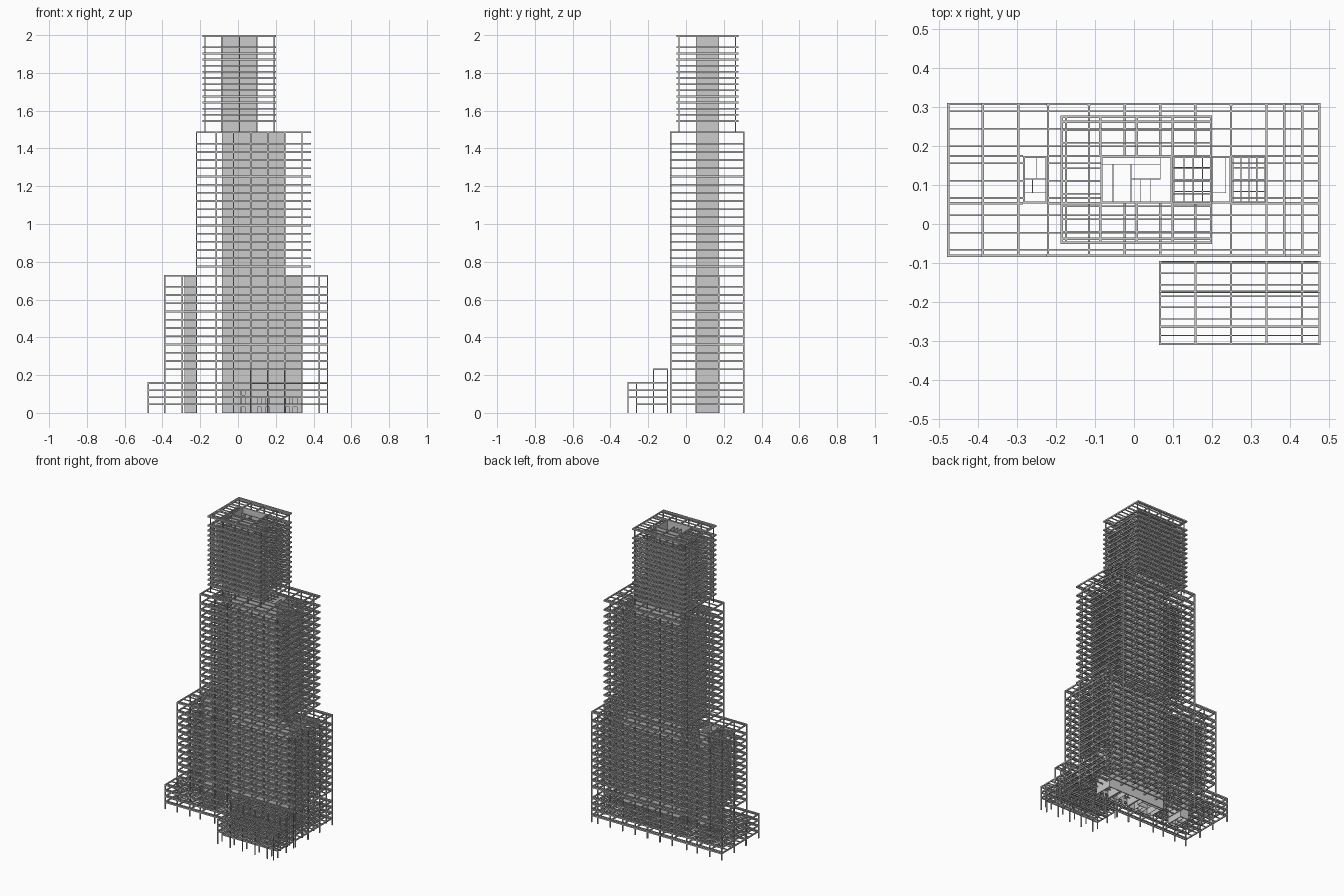
import bpy, bmesh

if "Cube" in bpy.data.objects:
    bpy.data.objects.remove(bpy.data.objects["Cube"])

CY0, CY1 = 0.053, 0.174                                # core front / back
CORES = [(-0.086, 0.099, 2.0), (0.099, 0.249, 1.49),   # x0, x1, top
         (0.249, 0.339, 0.73), (-0.284, -0.222, 0.73)]
BAYS = [-0.475, -0.387, -0.296, -0.22, -0.115, -0.024, 0.067, 0.157, 0.248, 0.339, 0.43, 0.474]
T = 0.005                                              # wall thickness


def box(bm, x0, x1, y0, y1, z0, z1):
    c = [bm.verts.new((x, y, z)) for z in (z0, z1)
         for x, y in ((x0, y0), (x1, y0), (x1, y1), (x0, y1))]
    for f in ((3, 2, 1, 0), (4, 5, 6, 7), (0, 1, 5, 4), (1, 2, 6, 5), (2, 3, 7, 6), (3, 0, 4, 7)):
        bm.faces.new([c[i] for i in f])


def finish(bm, name):
    me = bpy.data.meshes.new(name)
    bm.to_mesh(me)
    bm.free()
    ob = bpy.data.objects.new(name, me)
    bpy.context.collection.objects.link(ob)
    return ob


def spans(x0, x1, z):
    """x ranges left free by the cores at height z"""
    out, cur = [], x0
    for a, b, top in sorted(CORES):
        if z <= top + 0.001 and b > x0 and a < x1:
            if a > cur + 0.001:
                out.append((cur, a))
            cur = b
    if cur < x1 - 0.001:
        out.append((cur, x1))
    return out


def beam_x(bm, y, x0, x1, z, w, h, cut=True):
    inside = cut and CY0 - 0.001 < y < CY1 + 0.001
    for a, b in (spans(x0, x1, z) if inside else [(x0, x1)]):
        box(bm, a, b, y - w / 2, y + w / 2, z - h, z)


def beam_y(bm, x, y0, y1, z, w, h):
    hit = y1 > CY1 and any(a - 0.002 < x < b + 0.002 and z <= t + 0.001 for a, b, t in CORES)
    for a, b in ([(y0, CY0), (CY1, y1)] if hit else [(y0, y1)]):
        box(bm, x - w / 2, x + w / 2, a, b, z - h, z)


def floor(bm, z, x0, x1, y0, y1, girders_x, girders_y, joists):
    e = 0.003
    for y in [y0 + e, y1 - e] + girders_y:
        beam_x(bm, y, x0, x1, z, 0.006, 0.009)
    for y in joists:
        beam_x(bm, y, x0, x1, z, 0.004, 0.007)
    for x in [x0 + e, x1 - e] + [g for g in girders_x if x0 + 0.01 < g < x1 - 0.01]:
        beam_y(bm, x, y0, y1, z, 0.006, 0.009)


def columns(bm, xs, ys, z0, z1, w=0.007):
    for x in xs:
        for y in ys:
            box(bm, x - w / 2, x + w / 2, y - w / 2, y + w / 2, z0, z1)


# Floor levels of each tier
Z1 = [0.05, 0.088, 0.125, 0.163]
Z2 = [0.236 + 0.0436 * i for i in range(11)] + [0.73]
Z3 = [0.78 + 0.0433 * i for i in range(16)] + [1.49]
Z4 = [1.55 + 0.0325 * i for i in range(13)] + [2.0]
JOISTS = [0.288 - 0.0443 * i for i in range(9)]
Y0, Y1 = -0.084, 0.31
tiers = [("podium", Z1, -0.478, 0.477, 0.0), ("lower_tower", Z2, -0.39, 0.477, 0.163),
         ("middle_tower", Z3, -0.223, 0.387, 0.73)]

# Podium, lower and middle tower frames
for name, levels, x0, x1, zb in tiers:
    bm = bmesh.new()
    for z in levels:
        floor(bm, z, x0, x1, Y0, Y1, BAYS, [CY0, CY1], JOISTS)
    finish(bm, name + "_beams")
    bm = bmesh.new()
    last = 0.34 if name == "middle_tower" else 0.48
    xs = [x for x in BAYS if x0 - 0.01 < x < last]
    columns(bm, xs, (Y0 + 0.004, Y1 - 0.004), zb, levels[-1])
    columns(bm, [x for x in xs if x < -0.29 or x > 0.4], (CY0, CY1), zb, levels[-1])
    finish(bm, name + "_columns")

# Upper tower: floors overhang the columns all round
bm = bmesh.new()
UX = [-0.174, -0.086, 0.007, 0.099, 0.192]
for z in Z4:
    floor(bm, z, -0.188, 0.2, -0.051, 0.277, UX, [-0.038, 0.262, CY0, CY1],
          [-0.02 + 0.0325 * i for i in range(9)])
finish(bm, "upper_tower_beams")
bm = bmesh.new()
columns(bm, UX, (-0.038, 0.262), 1.49, 2.0, 0.006)
finish(bm, "upper_tower_columns")

# Front annex: low block stepping up towards the tower
bm = bmesh.new()
AX = [x for x in BAYS if x > 0.06]
AY = [-0.307, -0.285, -0.263, -0.243, -0.213, -0.185, -0.173, -0.155, -0.126, -0.098]
for z in Z1:
    ya = -0.265 if z < 0.06 else -0.31
    for y in AY:
        if y > ya:
            w = 0.006 if y in (-0.307, -0.263, -0.173, -0.098) else 0.003
            beam_x(bm, y, 0.065, 0.477, z, w, 0.008, False)
    for x in AX:
        beam_y(bm, x, ya, -0.096, z, 0.005, 0.008)
for y in AY[6:]:
    beam_x(bm, y, 0.065, 0.477, 0.236, 0.004, 0.008, False)
for x in AX:
    beam_y(bm, x, -0.175, -0.096, 0.236, 0.005, 0.008)
finish(bm, "annex_beams")
bm = bmesh.new()
columns(bm, AX, (-0.307, -0.263), 0, 0.163, 0.006)
columns(bm, AX, (-0.173, -0.098), 0, 0.236, 0.006)
finish(bm, "annex_columns")

# Concrete core walls; the front wall of the main core starts above the doors
bm = bmesh.new()
DOOR_TOP = 0.14
for i, (a, b, top) in enumerate(CORES):
    box(bm, a, b, CY0, CY0 + T, 0 if i == 3 else DOOR_TOP, top)
    box(bm, a, b, CY1 - T, CY1, 0, top)
    for x in (a, b - T):
        box(bm, x, x + T, CY0 + T, CY1 - T, 0, top)
finish(bm, "core_walls")

# Ground level core front with door openings
bm = bmesh.new()
box(bm, CORES[0][0], CORES[2][1], CY0, CY0 + T, 0, DOOR_TOP)
front = finish(bm, "core_entrance_wall")
bm = bmesh.new()
for x in (0.014, 0.1, 0.145, 0.25, 0.29):
    box(bm, x, x + 0.022, CY0 - 0.02, CY0 + 0.02, -0.01, 0.03)
    box(bm, x, x + 0.022, CY0 - 0.02, CY0 + 0.02, 0.05, 0.085)
box(bm, 0.014, 0.036, CY0 - 0.02, CY0 + 0.02, 0.095, 0.125)
cutter = finish(bm, "door_cutter")
cutter.hide_render = True
cutter.hide_set(True)
mod = front.modifiers.new("doors", "BOOLEAN")
mod.object = cutter
mod.solver = "EXACT"

# Shaft and stair partitions inside the cores: x0, x1, y0, y1, top
bm = bmesh.new()
t = 0.002
for x0, x1, y0, y1, top in (
        (-0.081, 0.067, 0.153, 0.153, 1.97), (0.067, 0.067, 0.115, 0.169, 1.97),
        (-0.008, -0.008, 0.058, 0.153, 1.97), (0.017, 0.017, 0.058, 0.115, 1.97),
        (0.043, 0.043, 0.058, 0.115, 1.97), (-0.008, 0.067, 0.115, 0.115, 1.97),
        (-0.054, -0.054, 0.058, 0.153, 1.97), (0.2, 0.2, 0.058, 0.169, 1.47),
        (0.235, 0.235, 0.08, 0.169, 1.47), (0.2, 0.235, 0.08, 0.08, 1.47),
        (-0.25, -0.25, 0.115, 0.169, 0.71), (-0.279, -0.227, 0.115, 0.115, 0.71),
        (-0.26, -0.26, 0.08, 0.115, 0.71), (-0.279, -0.227, 0.08, 0.08, 0.71)):
    box(bm, x0 - t / 2, x1 + t / 2, y0 - t / 2, y1 + t / 2, 0, top)
finish(bm, "shaft_partitions")

# Lift shaft divider beams
bm = bmesh.new()
for x0, x1, levels in ((0.104, 0.199, Z1 + Z2 + Z3), (0.254, 0.334, Z1 + Z2)):
    for z in levels:
        for i in range(1, 4):
            x = x0 + (x1 - x0) * i / 4
            box(bm, x - 0.0015, x + 0.0015, CY0 + T, CY1 - T, z - 0.005, z)
            y = CY0 + (CY1 - CY0) * i / 4
            box(bm, x0, x1, y - 0.0015, y + 0.0015, z - 0.005, z)
finish(bm, "lift_divider_beams")
